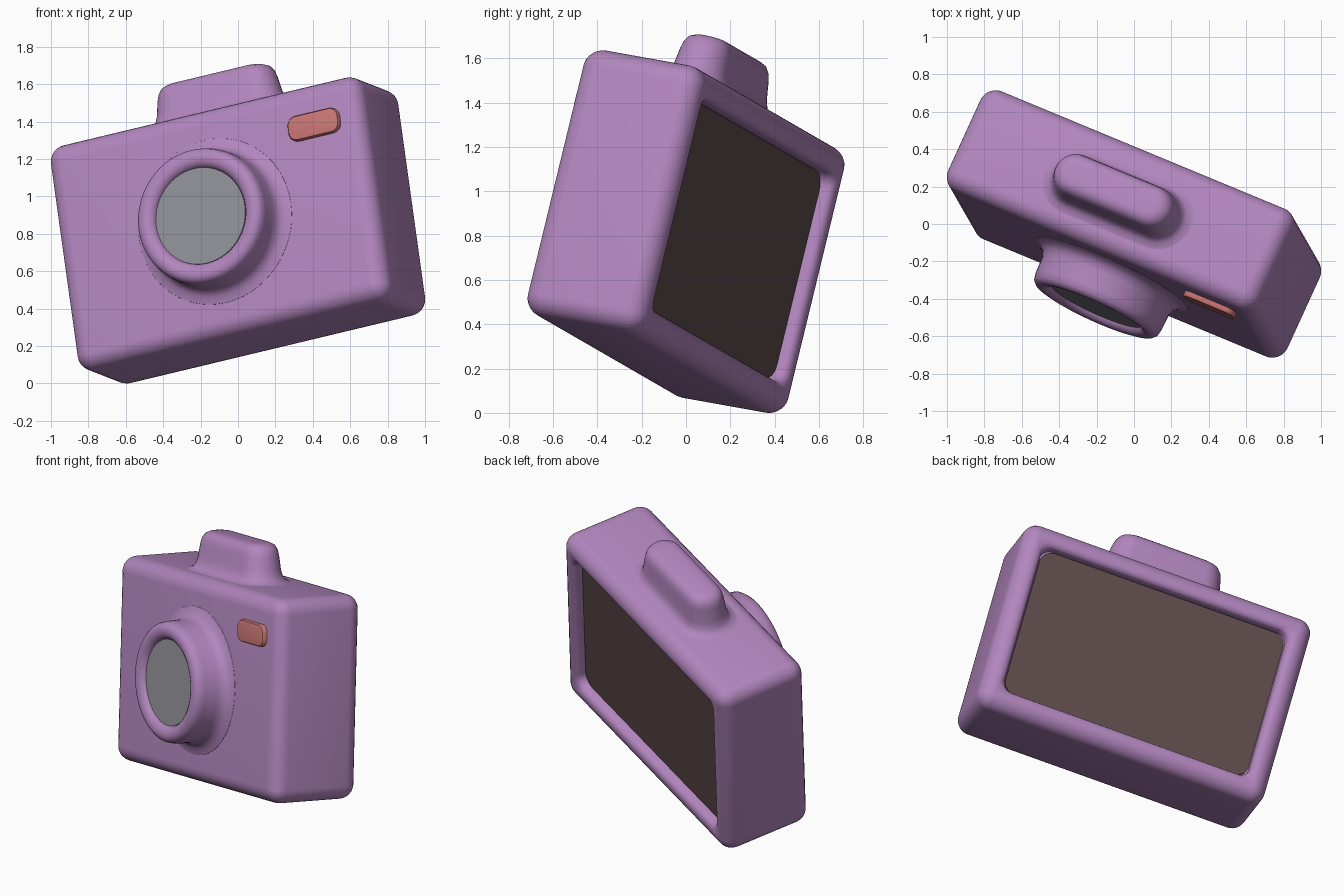
import bpy, bmesh, math
from mathutils import Matrix, Vector

cube = bpy.data.objects.get("Cube")
if cube:
    bpy.data.objects.remove(cube, do_unlink=True)

# Tilted pose of the whole model: width, depth and height axes
width_axis = Vector((0.902, -0.374, 0.216)).normalized()
depth_axis = Vector((0.405, 0.90, -0.162))
depth_axis = (depth_axis - width_axis * depth_axis.dot(width_axis)).normalized()
height_axis = width_axis.cross(depth_axis)
POSE = Matrix.Translation((0, 0, 0.818)) @ Matrix(
    (width_axis, depth_axis, height_axis)).transposed().to_4x4()


def material(name, color):
    mat = bpy.data.materials.new(name)
    mat.use_nodes = True
    mat.diffuse_color = (*color, 1)
    bsdf = mat.node_tree.nodes["Principled BSDF"]
    bsdf.inputs["Base Color"].default_value = (*color, 1)
    bsdf.inputs["Roughness"].default_value = 0.6
    return mat


PURPLE = material("purple shell", (0.445, 0.239, 0.515))
GLASS = material("grey glass", (0.275, 0.275, 0.309))
RED = material("soft red", (0.578, 0.181, 0.171))
DARK = material("dark brown screen", (0.114, 0.070, 0.070))


def rounded_rect(hw, hh, rad, steps):
    """Outline of a rectangle with round corners."""
    points = []
    for i, (sx, sy) in enumerate(((1, 1), (-1, 1), (-1, -1), (1, -1))):
        for k in range(steps + 1):
            t = (i + k / steps) * math.pi / 2
            points.append((sx * (hw - rad) + rad * math.cos(t),
                           sy * (hh - rad) + rad * math.sin(t)))
    return points


def loft(name, rings, mat, centre=(0, 0), upright=False, steps=8):
    """Skin a stack of rounded outlines (half width, half height, radius, level)."""
    bm = bmesh.new()
    loops = []
    for hw, hh, rad, level in rings:
        outline = rounded_rect(hw, hh, rad, steps)
        loops.append([bm.verts.new((p + centre[0], q + centre[1], level) if upright
                                   else (p + centre[0], level, q + centre[1]))
                      for p, q in outline])
    n = len(loops[0])
    for low, high in zip(loops, loops[1:]):
        for i in range(n):
            j = (i + 1) % n
            bm.faces.new((low[i], low[j], high[j], high[i]))
    bm.faces.new(loops[0])
    bm.faces.new(loops[-1])
    bmesh.ops.remove_doubles(bm, verts=bm.verts, dist=0.0001)
    bmesh.ops.recalc_face_normals(bm, faces=bm.faces)
    mesh = bpy.data.meshes.new(name)
    bm.to_mesh(mesh)
    bm.free()
    mesh.materials.append(mat)
    obj = bpy.data.objects.new(name, mesh)
    bpy.context.collection.objects.link(obj)
    obj.matrix_world = POSE
    bpy.ops.object.select_all(action='DESELECT')
    obj.select_set(True)
    bpy.context.view_layer.objects.active = obj
    bpy.ops.object.shade_smooth_by_angle(angle=math.radians(40))
    return obj


# Body: rounded box whose back sinks into a screen recess
A, B, C, R = 0.926, 0.299, 0.624, 0.09
arc = [i * math.pi / 12 for i in range(7)]


def body_ring(t, side):
    inset = R * (1 - math.cos(t))
    return (A - inset, C - inset, max(0.012, R - inset), side * (B - R + R * math.sin(t)))


body = [body_ring(t, -1) for t in reversed(arc)] + [body_ring(t, 1) for t in arc]
for inset, level in ((0.11, B - 0.004), (0.125, B - 0.015), (0.132, B - 0.03), (0.135, B - 0.075)):
    body.append((A - inset, C - inset, 0.07, level))
loft("body", body, PURPLE)
loft("screen", [(0.785, 0.483, 0.08, B - 0.08), (0.785, 0.483, 0.08, B - 0.062)], DARK)

# Lens barrel with a flared base, rounded rim and recessed glass
barrel = [(0.46, 0.28), (0.45, 0.3), (0.41, 0.312), (0.385, 0.335), (0.372, 0.37),
          (0.37, 0.46), (0.363, 0.495), (0.345, 0.514), (0.32, 0.52), (0.295, 0.516),
          (0.275, 0.505), (0.263, 0.485), (0.26, 0.47)]
loft("lens_barrel", [(r, r, r, -d) for r, d in barrel], PURPLE, steps=14)
loft("lens_glass", [(0.262, 0.262, 0.262, -0.46), (0.262, 0.262, 0.262, -0.488)], GLASS, steps=14)

# Viewfinder hump with a flared foot and rounded top
hump = [(0.44, 0.19, 0.6), (0.43, 0.185, C), (0.395, 0.155, 0.635), (0.375, 0.137, 0.66),
        (0.36, 0.127, 0.70), (0.345, 0.118, 0.78), (0.335, 0.11, 0.815),
        (0.315, 0.095, 0.842), (0.285, 0.07, 0.855), (0.26, 0.045, 0.858)]
loft("viewfinder_hump", [(l, w, w, z) for l, w, z in hump], PURPLE,
     centre=(0, -0.01), upright=True)

# Flash window on the front
flash = [(0.15, 0.068, 0.05, -0.28), (0.15, 0.068, 0.05, -0.318),
         (0.145, 0.063, 0.046, -0.327), (0.135, 0.053, 0.04, -0.33)]
loft("flash_window", flash, RED, centre=(0.65, 0.39))
